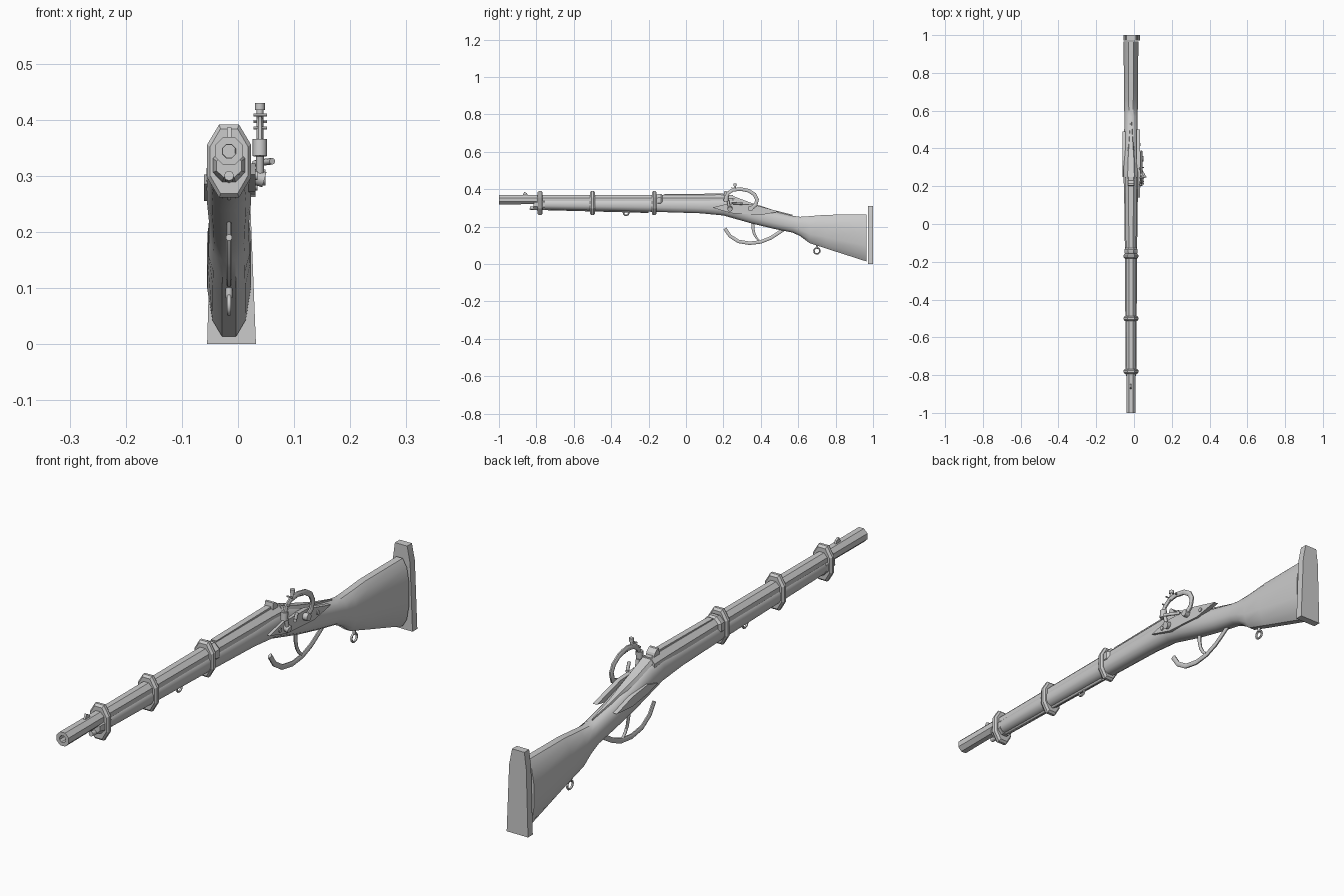
import bpy, bmesh, math
from mathutils import Vector

if "Cube" in bpy.data.objects:
    bpy.data.objects.remove(bpy.data.objects["Cube"])

CX = -0.016  # centre line of the barrel and stock


def finish(name, bm, angle=35):
    bmesh.ops.recalc_face_normals(bm, faces=bm.faces)
    me = bpy.data.meshes.new(name)
    bm.to_mesh(me)
    bm.free()
    ob = bpy.data.objects.new(name, me)
    bpy.context.collection.objects.link(ob)
    bpy.ops.object.select_all(action='DESELECT')
    ob.select_set(True)
    bpy.context.view_layer.objects.active = ob
    bpy.ops.object.shade_smooth_by_angle(angle=math.radians(angle))
    return ob


def loft(name, rings, angle=35):
    bm = bmesh.new()
    vs = [[bm.verts.new(p) for p in r] for r in rings]
    n = len(vs[0])
    for a, b in zip(vs, vs[1:]):
        for i in range(n):
            bm.faces.new((a[i], a[(i + 1) % n], b[(i + 1) % n], b[i]))
    bm.faces.new(vs[0])
    bm.faces.new(vs[-1])
    return finish(name, bm, angle)


def section(y, z0, z1, hw, n=8, power=1.0, cx=CX):
    # rounded cross-section standing across the y axis
    def f(t):
        return math.copysign(abs(t) ** power, t)
    cz, hh = (z0 + z1) / 2, (z1 - z0) / 2
    return [(cx + hw * f(math.cos(2 * math.pi * (i + .5) / n)), y,
             cz + hh * f(math.sin(2 * math.pi * (i + .5) / n))) for i in range(n)]


def sweep(name, path, x, hx, r, n=8):
    # bar following (y, z) points; r may taper from first to last value
    rings = []
    for i, p in enumerate(path):
        a, b = Vector(path[max(i - 1, 0)]), Vector(path[min(i + 1, len(path) - 1)])
        d = (b - a).normalized()
        t = i / (len(path) - 1)
        rr = r[0] + (r[1] - r[0]) * t
        ring = []
        for k in range(n):
            ang = 2 * math.pi * (k + .5) / n
            s = rr * math.sin(ang)
            ring.append((x + hx * math.cos(ang), p[0] - d.y * s, p[1] + d.x * s))
        rings.append(ring)
    return loft(name, rings, 50)


def prism(name, pts, x0, x1):
    # (y, z) outline extruded along x
    return loft(name, [[(x, y, z) for y, z in pts] for x in (x0, x1)], 20)


def rod(name, a, b, r, n=8):
    a, b = Vector(a), Vector(b)
    q = (b - a).to_track_quat('Z', 'Y')
    circ = [Vector((r * math.cos(2 * math.pi * i / n), r * math.sin(2 * math.pi * i / n), 0))
            for i in range(n)]
    return loft(name, [[p + q @ c for c in circ] for p in (a, b)], 50)


def sling_ring(name, y, z, r):
    bpy.ops.mesh.primitive_torus_add(major_segments=12, minor_segments=6, major_radius=r,
                                     minor_radius=.004, location=(CX, y, z),
                                     rotation=(0, math.pi / 2, 0))
    bpy.context.object.name = name
    bpy.ops.object.shade_smooth_by_angle(angle=math.radians(60))


# Barrel with an open bore
loft("barrel", [section(y, z - r, z + r, r) for y, z, r in (
    (-.88, .344, .012), (-1, .344, .013), (-1, .344, .027), (-.8, .344, .026),
    (-.17, .342, .029), (.18, .34, .033), (.25, .338, .034))])

# Stock: forend, wrist and butt in one loft: y, bottom, top, half width
loft("stock", [section(y, a, b, w, 12, .85) for y, a, b, w in (
    (-.81, .297, .336, .024), (-.78, .292, .348, .029), (-.5, .286, .348, .031),
    (-.17, .278, .350, .033), (.08, .270, .352, .036), (.20, .258, .358, .039),
    (.27, .238, .352, .041), (.36, .213, .316, .040), (.47, .187, .283, .037),
    (.57, .167, .259, .036), (.61, .148, .254, .037), (.66, .110, .258, .038),
    (.75, .080, .266, .039), (.965, .010, .268, .040))])

# Butt plate, wider at the toe
loft("butt_plate", [[(-.055, y, 0), (.032, y, 0), (.022, y, .25), (.010, y, .31),
                     (-.040, y, .31), (-.048, y, .25)] for y in (.972, 1.0)], 20)

# Barrel bands with sloped edges
for i, y in enumerate((-.78, -.5, -.17)):
    loft(f"barrel_band_{i + 1}", [section(y + d, .326 - h, .326 + h, w, 8, .9)
         for d, h, w in ((-.013, .062, .036), (-.005, .07, .042),
                         (.005, .07, .042), (.013, .062, .036))], 20)

# Nose cap and ramrod under the forend
loft("nose_cap", [section(y, a, b, w) for y, a, b, w in (
    (-.815, .295, .34, .024), (-.79, .285, .352, .032), (-.755, .285, .352, .032))])
rod("ramrod", (CX, -.83, .297), (CX, -.20, .280), .007)
rod("ramrod_tip", (CX, -.835, .300), (CX, -.79, .296), .009)

# Sights, breech collar and breech tang
prism("front_sight", [(-.875, .366), (-.845, .366), (-.85, .378), (-.865, .386)], CX - .004, CX + .004)
loft("breech_collar", [section(y, .34 - r, .34 + r, r) for y, r in
                       ((-.16, .032), (-.15, .038), (-.135, .038), (-.125, .03))])
prism("sight_leaf", [(-.12, .366), (.2, .368), (.2, .377), (-.12, .373)], CX - .011, CX + .011)
prism("rear_sight", [(.2, .36), (.235, .36), (.228, .378), (.215, .39), (.205, .39)], CX - .017, CX + .017)
loft("breech_tang", [[(CX - w, y, z - .012), (CX + w, y, z - .012), (CX + w * .7, y, z), (CX - w * .7, y, z)]
                     for y, z, w in ((.24, .368, .026), (.34, .330, .022), (.47, .288, .010), (.57, .263, .002))])

# Lock plate on the right, counter plate on the left
prism("lock_plate", [(.14, .302), (.22, .322), (.36, .318), (.50, .280), (.40, .262), (.24, .272)], .014, .031)
prism("counter_plate", [(.25, .285), (.31, .302), (.40, .290), (.49, .262), (.40, .255), (.31, .268)], -.061, -.045)

# Curved hammer with its head, spur, screws and nipple
HX = .039
sweep("hammer", [(.345, .295), (.372, .315), (.38, .345), (.366, .372), (.335, .392),
                 (.29, .401), (.25, .396), (.224, .378), (.215, .352)], HX, .007, (.011, .010))
rod("hammer_head", (HX, .216, .365), (HX, .214, .335), .013)
rod("hammer_spur", (HX, .26, .39), (HX, .262, .42), .006)
rod("hammer_thumb_pad", (HX, .262, .417), (HX, .262, .430), .009)
for i, (y, z) in enumerate(((.245, .408), (.30, .397), (.225, .385))):
    rod(f"hammer_screw_{i + 1}", (.028, y, z), (.052, y, z), .003, 6)
rod("hammer_pivot", (.02, .345, .297), (.049, .345, .297), .014)
rod("nipple_base", (.012, .235, .303), (.047, .235, .293), .014)
rod("nipple", (HX, .232, .30), (HX, .225, .338), .007)
rod("side_lever", (.030, .30, .322), (.061, .245, .326), .006)
for i, (y, z) in enumerate(((.20, .300), (.42, .282))):
    rod(f"lock_screw_{i + 1}", (.025, y, z), (.035, y, z), .008)

# Trigger and open-fronted guard
sweep("trigger_guard", [(.208, .190), (.235, .150), (.28, .121), (.34, .111), (.40, .118),
                        (.45, .138), (.49, .163), (.53, .190)], CX, .006, (.010, .010))
sweep("trigger", [(.358, .225), (.358, .19), (.365, .16), (.378, .138), (.395, .122)], CX, .005, (.010, .005))

# Sling rings
sling_ring("front_sling_ring", -.32, .274, .014)
sling_ring("rear_sling_ring", .70, .070, .016)
rod("rear_sling_stud", (CX, .70, .082), (CX, .70, .11), .006)
